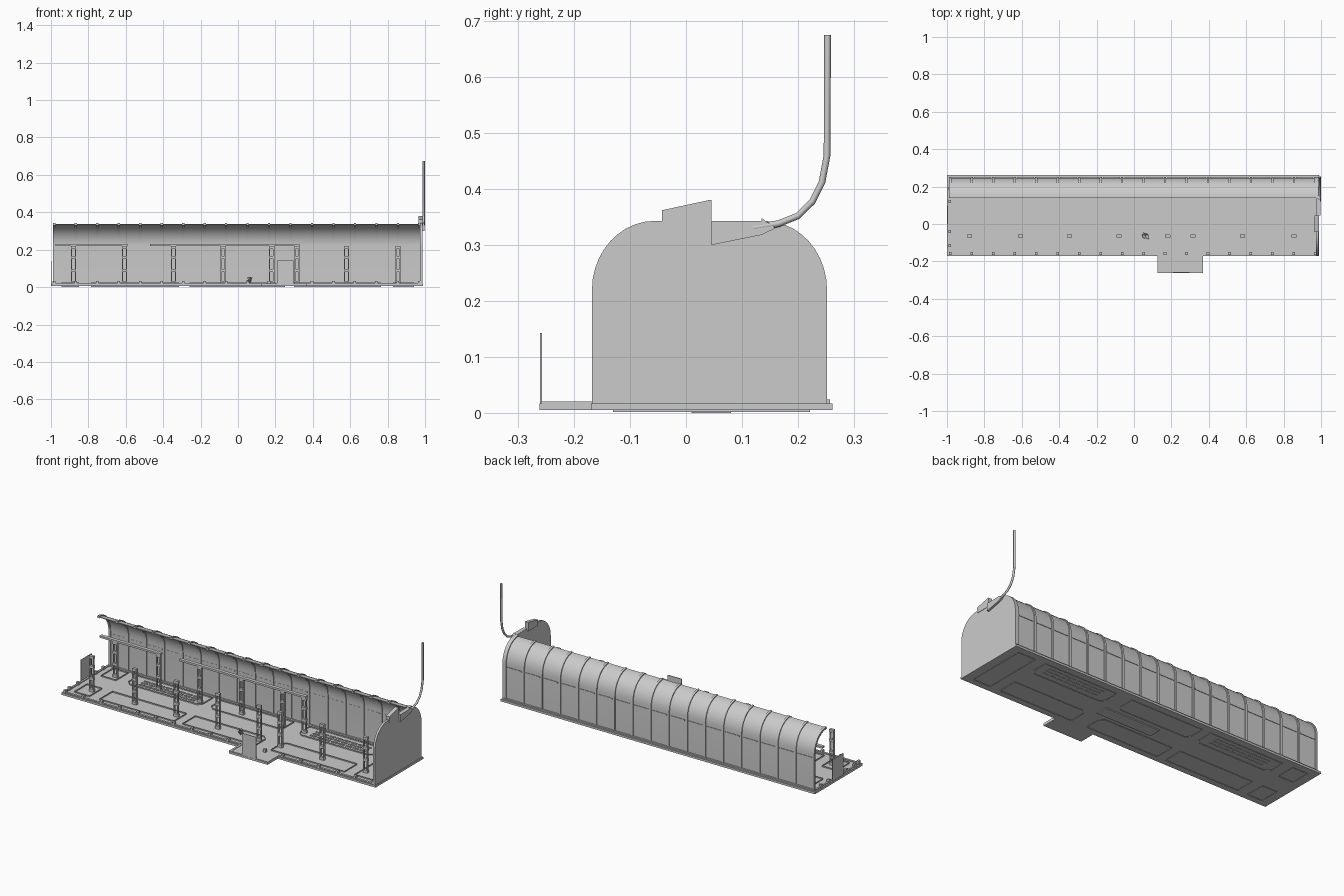
import bpy, bmesh, math, random
from mathutils import Vector

if "Cube" in bpy.data.objects:
    bpy.data.objects.remove(bpy.data.objects["Cube"], do_unlink=True)

grey = bpy.data.materials.new("plain grey")
grey.use_nodes = True
grey.diffuse_color = (0.6, 0.6, 0.6, 1)
grey.node_tree.nodes["Principled BSDF"].inputs["Base Color"].default_value = (0.6, 0.6, 0.6, 1)


def finish(name, bm, smooth=False):
    bmesh.ops.recalc_face_normals(bm, faces=bm.faces)
    mesh = bpy.data.meshes.new(name)
    bm.to_mesh(mesh)
    bm.free()
    mesh.materials.append(grey)
    ob = bpy.data.objects.new(name, mesh)
    bpy.context.collection.objects.link(ob)
    if smooth:
        bpy.ops.object.select_all(action="DESELECT")
        ob.select_set(True)
        bpy.context.view_layer.objects.active = ob
        bpy.ops.object.shade_smooth_by_angle(angle=math.radians(35))
    return ob


def add_box(bm, x0, x1, y0, y1, z0, z1):
    verts = bmesh.ops.create_cube(bm, size=1)["verts"]
    bmesh.ops.scale(bm, vec=(x1 - x0, y1 - y0, z1 - z0), verts=verts)
    bmesh.ops.translate(bm, vec=((x0 + x1) / 2, (y0 + y1) / 2, (z0 + z1) / 2), verts=verts)


def boxes(name, items):
    bm = bmesh.new()
    for item in items:
        add_box(bm, *item)
    return finish(name, bm)


def add_prism(bm, points, offset):
    face = bm.faces.new([bm.verts.new(p) for p in points])
    out = bmesh.ops.extrude_face_region(bm, geom=[face], use_keep_orig=True)
    moved = [v for v in out["geom"] if isinstance(v, bmesh.types.BMVert)]
    bmesh.ops.translate(bm, vec=offset, verts=moved)


def prism_x(name, yz, x0, x1, smooth=False):
    bm = bmesh.new()
    add_prism(bm, [(x0, y, z) for y, z in yz], (x1 - x0, 0, 0))
    return finish(name, bm, smooth)


def arch(inset, n=10):
    # Back half of the vault, from the floor up to the open crown edge
    pts = [(0.252 - inset, 0.015)]
    for i in range(n + 1):
        a = math.pi / 2 * i / n
        pts.append((0.14 + (0.112 - inset) * math.cos(a), 0.22 + (0.123 - inset) * math.sin(a)))
    return pts


def band(outer, inner):
    return arch(outer) + arch(inner)[::-1]


# Floor slab with the entrance landing
bm = bmesh.new()
slab = [(-1, -0.17), (0.125, -0.17), (0.125, -0.262), (0.37, -0.262),
        (0.37, -0.17), (0.99, -0.17), (0.99, 0.262), (-1, 0.262)]
add_prism(bm, [(x, y, 0.005) for x, y in slab], (0, 0, 0.012))
finish("floor_slab", bm)
boxes("underside_plate", [(-0.1, 0.25, 0.01, 0.08, 0, 0.006)])

# Curved back wall and roof, with ribs and a horizontal rail
prism_x("vault_shell", band(0.005, 0.009), -0.99, 0.98, True)
rib_x = [-0.982 + 0.1148 * i for i in range(18)]
bm = bmesh.new()
for x in rib_x:
    add_prism(bm, [(x - 0.006, y, z) for y, z in band(0, 0.013)], (0.012, 0, 0))
finish("vault_ribs", bm, True)
boxes("back_rail", [(x + 0.012, x + 0.103, 0.242, 0.25, 0.198, 0.204) for x in rib_x[:-1]])
boxes("back_sill", [(-0.99, 0.98, 0.236, 0.257, 0.015, 0.024)])

# End wall, closed on both halves
right = arch(0)
left = [(0.084 - y, z) for y, z in right]
prism_x("end_wall", right + left[::-1], 0.974, 0.986)
prism_x("end_hood", [(-0.043, 0.33), (-0.043, 0.362), (0.04, 0.38), (0.046, 0.38), (0.046, 0.33)],
        0.966, 0.988)
prism_x("flue_duct", [(0.046, 0.30), (0.135, 0.318), (0.16, 0.33), (0.135, 0.348), (0.135, 0.343),
                      (0.046, 0.343)], 0.984, 0.998)

# Bent flue pipe
curve = bpy.data.curves.new("flue_path", "CURVE")
curve.dimensions = "3D"
curve.bevel_depth = 0.006
curve.bevel_resolution = 2
path = [(0.12, 0.331), (0.165, 0.338), (0.2, 0.352), (0.226, 0.378), (0.243, 0.412),
        (0.252, 0.46), (0.253, 0.675)]
spline = curve.splines.new("POLY")
spline.points.add(len(path) - 1)
for p, (y, z) in zip(spline.points, path):
    p.co = (0.993, y, z, 1)
curve.use_fill_caps = True
curve.materials.append(grey)
pipe = bpy.data.objects.new("flue_pipe", curve)
bpy.context.collection.objects.link(pipe)

# Low curbs and broken rib stubs along the open sides
boxes("curbs", [(-0.99, 0.125, -0.165, -0.153, 0.015, 0.022), (0.37, 0.98, -0.165, -0.153, 0.015, 0.022),
                (-0.992, -0.982, -0.165, 0.25, 0.015, 0.022), (0.125, 0.137, -0.258, -0.16, 0.015, 0.02),
                (0.358, 0.37, -0.258, -0.16, 0.015, 0.02), (0.125, 0.37, -0.258, -0.248, 0.015, 0.02)])
boxes("rib_stubs", [(x - 0.007, x + 0.007, -0.167, -0.151, 0.015, 0.034) for x in rib_x]
      + [(-0.993, -0.979, y - 0.007, y + 0.007, 0.015, 0.034) for y in (-0.115, -0.04, 0.12, 0.19)])

# Planter rims: a cut corner wherever a bed meets the main aisle
def planter(name, x0, x1, y0, y1, cuts=()):
    corners = [(x0, y0, 1, 1), (x1, y0, -1, 1), (x1, y1, -1, -1), (x0, y1, 1, -1)]
    pts, c = [], 0.022
    for i, (x, y, sx, sy) in enumerate(corners):
        if i in cuts:
            pair = [(x + sx * c, y), (x, y + sy * c)]
            pts += pair if i in (1, 3) else pair[::-1]
        else:
            pts.append((x, y))
    bm = bmesh.new()
    face = bm.faces.new([bm.verts.new((x, y, 0.002)) for x, y in pts])
    bmesh.ops.inset_individual(bm, faces=[face], thickness=0.012, use_even_offset=True)
    bmesh.ops.delete(bm, geom=[face], context="FACES")
    out = bmesh.ops.extrude_face_region(bm, geom=bm.faces[:], use_keep_orig=True)
    moved = [v for v in out["geom"] if isinstance(v, bmesh.types.BMVert)]
    bmesh.ops.translate(bm, vec=(0, 0, 0.022), verts=moved)
    finish(name, bm)


spans = [(-0.945, -0.85), (-0.785, -0.315), (-0.26, 0.2), (0.3, 0.765)]
front_cuts = [(), (), (2,), (3,)]
back_cuts = [(), (0, 1), (0, 1), (0, 1)]
for i, (x0, x1) in enumerate(spans):
    planter(f"front_planter_{i + 1}", x0, x1, -0.13, -0.015, front_cuts[i])
    planter(f"back_planter_{i + 1}", x0, x1, 0.11, 0.222, back_cuts[i])
planter("end_planter", 0.83, 0.94, -0.13, 0.222)

# Slatted rows inside the back beds
slats = []
for x0, x1 in (spans[1], spans[3]):
    for row in range(3):
        for i in range(8):
            x = x0 + 0.06 + i * 0.045
            slats.append((x, x + 0.035, 0.135 + row * 0.025, 0.145 + row * 0.025, 0.003, 0.021))
boxes("bed_slats", slats)


# Ladder-like posts and overhead beams
def post(name, x, y):
    parts = [(x + s * 0.011 - 0.003, x + s * 0.011 + 0.003, y - 0.006, y + 0.006, 0.015, 0.22)
             for s in (-1, 1)]
    parts += [(x - 0.013, x + 0.013, y - 0.008, y + 0.008, z - 0.008, z + 0.008)
              for z in (0.025, 0.09, 0.158, 0.213)]
    boxes(name, parts)


post_x = [-0.88, -0.607, -0.345, -0.08, 0.18, 0.315, 0.58, 0.855]
for i, x in enumerate(post_x):
    post(f"front_post_{i + 1}", x, -0.065)
for i, x in enumerate(post_x[:6]):
    post(f"back_post_{i + 1}", x, 0.15)
boxes("overhead_beams", [(-0.975, -0.59, 0.14, 0.16, 0.22, 0.231), (-0.47, 0.33, 0.14, 0.16, 0.22, 0.231)])

# Door leaves at the landing and at the open end
boxes("front_door", [(0.208, 0.296, -0.261, -0.257, 0.015, 0.143)])
boxes("side_door", [(-0.998, -0.994, 0.0, 0.1, 0.015, 0.14)])
boxes("landing_block", [(0.275, 0.29, -0.165, -0.15, 0.015, 0.035)])

# Small plant: a fan of leaves
random.seed(4)
bm = bmesh.new()
for i in range(9):
    a = i * math.tau / 9
    reach, top = random.uniform(0.014, 0.024), random.uniform(0.035, 0.058)
    out, side = Vector((math.cos(a), math.sin(a), 0)), Vector((-math.sin(a), math.cos(a), 0))
    root = Vector((0.062, -0.065, 0.016))
    mid = root + out * reach * 0.6 + Vector((0, 0, top - 0.018))
    tip = root + out * reach + Vector((0, 0, top - 0.022))
    bm.faces.new([bm.verts.new(p) for p in (root, mid + side * 0.007, tip, mid - side * 0.007)])
finish("small_plant", bm)
